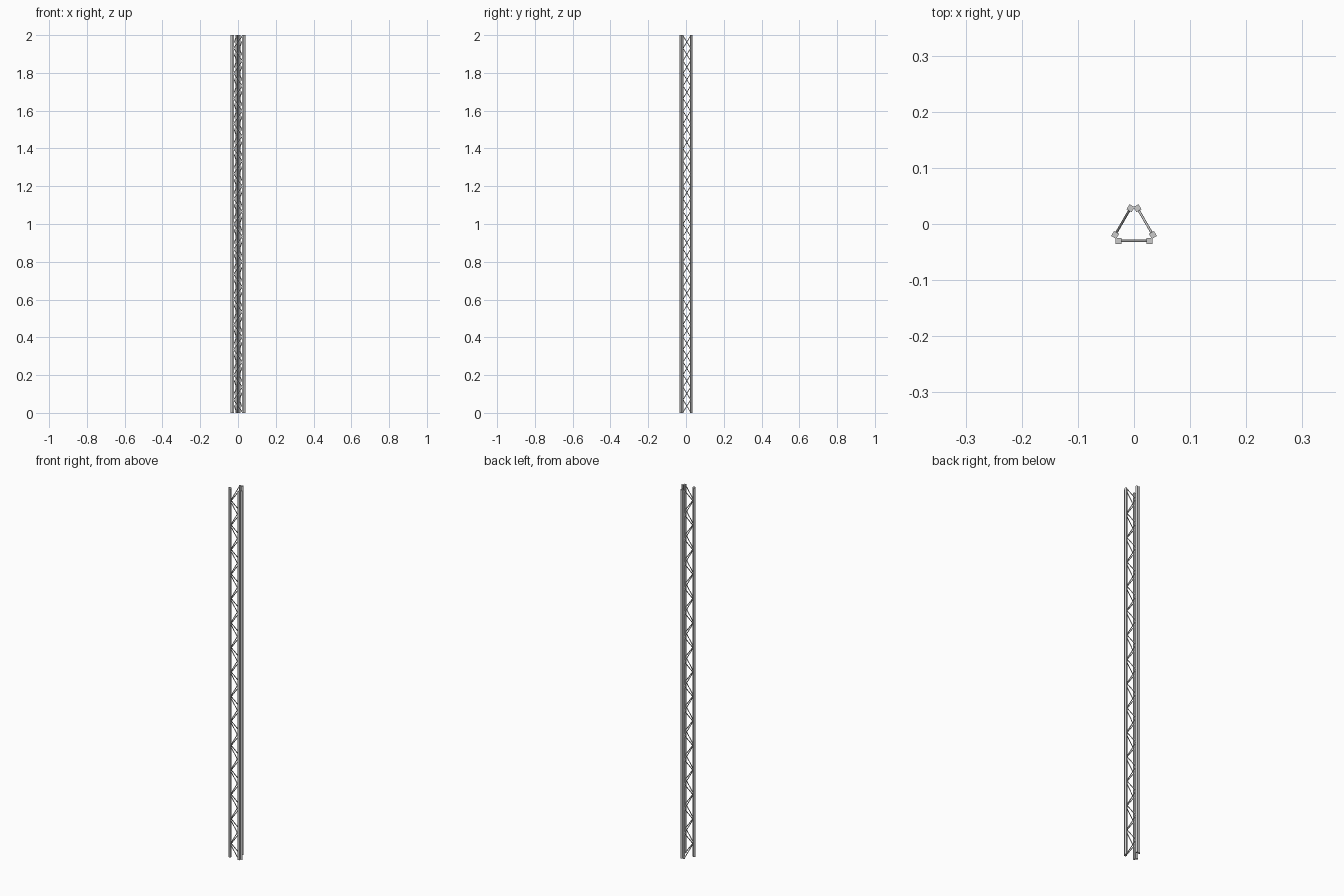
import bpy, bmesh
from math import radians
from mathutils import Vector, Matrix

if "Cube" in bpy.data.objects:
    bpy.data.objects.remove(bpy.data.objects["Cube"])

H = 2.0          # mast height
A = 0.0275       # half spacing of the rails in a panel
D = 0.023        # panel distance from the mast axis
R = 0.0052       # half width of a square rail
ROD = 0.0021     # brace rod radius
SEGS = 30        # brace rods per panel
AXIS = Matrix.Translation((0, -0.0071, 0))


def finish(name, bm, angle):
    bm.transform(AXIS @ Matrix.Rotation(radians(angle), 4, 'Z'))
    mesh = bpy.data.meshes.new(name)
    bm.to_mesh(mesh)
    bm.free()
    ob = bpy.data.objects.new(name, mesh)
    bpy.context.collection.objects.link(ob)
    return ob


def rail(name, x, angle):
    bm = bmesh.new()
    m = Matrix.Translation((x, -D, H / 2)) @ Matrix.Diagonal((2 * R, 2 * R, H, 1))
    bmesh.ops.create_cube(bm, size=1, matrix=m)
    finish(name, bm, angle)


def bracing(name, start, angle):
    bm = bmesh.new()
    inner = A - R * 0.8
    lo, hi = ROD * 1.5, H - ROD * 1.5
    step = (hi - lo) / SEGS
    for i in range(SEGS):
        s = start if i % 2 == 0 else -start
        p = Vector((s * inner, -D, lo + i * step))
        q = Vector((-s * inner, -D, lo + (i + 1) * step))
        d = q - p
        m = Matrix.Translation((p + q) / 2) @ d.to_track_quat('Z', 'Y').to_matrix().to_4x4()
        bmesh.ops.create_cone(bm, cap_ends=True, segments=8, radius1=ROD,
                              radius2=ROD, depth=d.length, matrix=m)
    for f in bm.faces:
        f.smooth = len(f.verts) == 4
    for e in bm.edges:
        e.smooth = all(f.smooth for f in e.link_faces)
    finish(name, bm, angle)


# Three lattice panels: front, right and left, with the brace starting side
for side, angle, start in (("front", 0, 1), ("right", 120, -1), ("left", 240, -1)):
    rail(side + "_rail_a", -A, angle)
    rail(side + "_rail_b", A, angle)
    bracing(side + "_zigzag_brace", start, angle)
